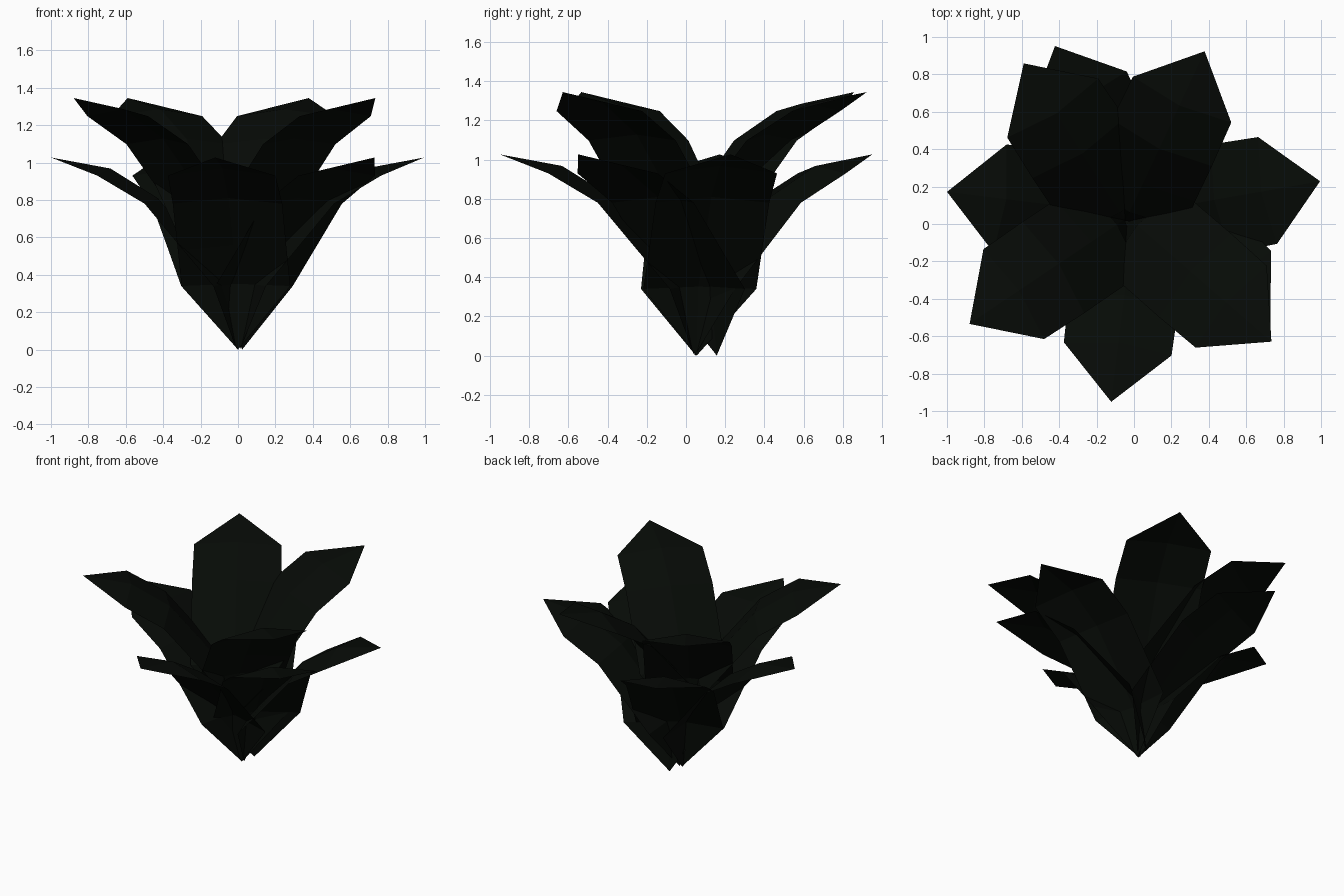
import bpy
from math import radians

if "Cube" in bpy.data.objects:
    bpy.data.objects.remove(bpy.data.objects["Cube"])

mat = bpy.data.materials.new("dark_leaf")
mat.diffuse_color = (0.002, 0.0032, 0.002, 1)
mat.use_nodes = True
mat.node_tree.nodes["Principled BSDF"].inputs["Base Color"].default_value = mat.diffuse_color

# One leaf, pointing along +x: (edge reach, edge z, half width, spine reach, spine z)
ROWS = [(0.09, 0.34, 0.293, 0.05, 0.352),
        (0.25, 0.53, 0.293, 0.215, 0.56),
        (0.46, 0.78, 0.295, 0.425, 0.81),
        (0.715, 0.93, 0.29, 0.68, 0.968)]


def leaf_mesh():
    verts, faces = [(0, 0, 0)], []
    for ex, ez, h, sx, sz in ROWS:
        verts += [(ex, -h, ez), (sx, 0, sz), (ex, h, ez)]
    verts.append((1, 0, 1.027))
    tip = len(verts) - 1
    for k in (1, 2):
        faces.append((0, k, k + 1))
        for r in range(len(ROWS) - 1):
            a = 3 * r + k
            faces.append((a, a + 3, a + 4, a + 1))
        a = 3 * (len(ROWS) - 1) + k
        faces.append((a, tip, a + 1))
    me = bpy.data.meshes.new("leaf")
    me.from_pydata(verts, [], faces)
    me.materials.append(mat)
    return me


leaf = leaf_mesh()


def place(name, angle, x, y, z):
    ob = bpy.data.objects.new(name, leaf)
    ob.location = (x, y, z)
    ob.rotation_euler.z = radians(angle)
    bpy.context.collection.objects.link(ob)


# Lower tier of leaves: heading and base point
lower = [(10, 0.01, 0.055), (115, 0.0, 0.045), (173, -0.007, 0.05),
         (263, 0.0, 0.042), (-45, 0.022, 0.157)]
for i, (a, x, y) in enumerate(lower):
    place(f"lower_leaf_{i + 1}", a, x, y, 0)

# Upper tier sits inside, raised
upper = [(-41, -0.02, 0.027), (65, -0.045, 0.017), (123, -0.045, 0.02), (214, -0.05, 0.025)]
for i, (a, x, y) in enumerate(upper):
    place(f"upper_leaf_{i + 1}", a, x, y, 0.318)
